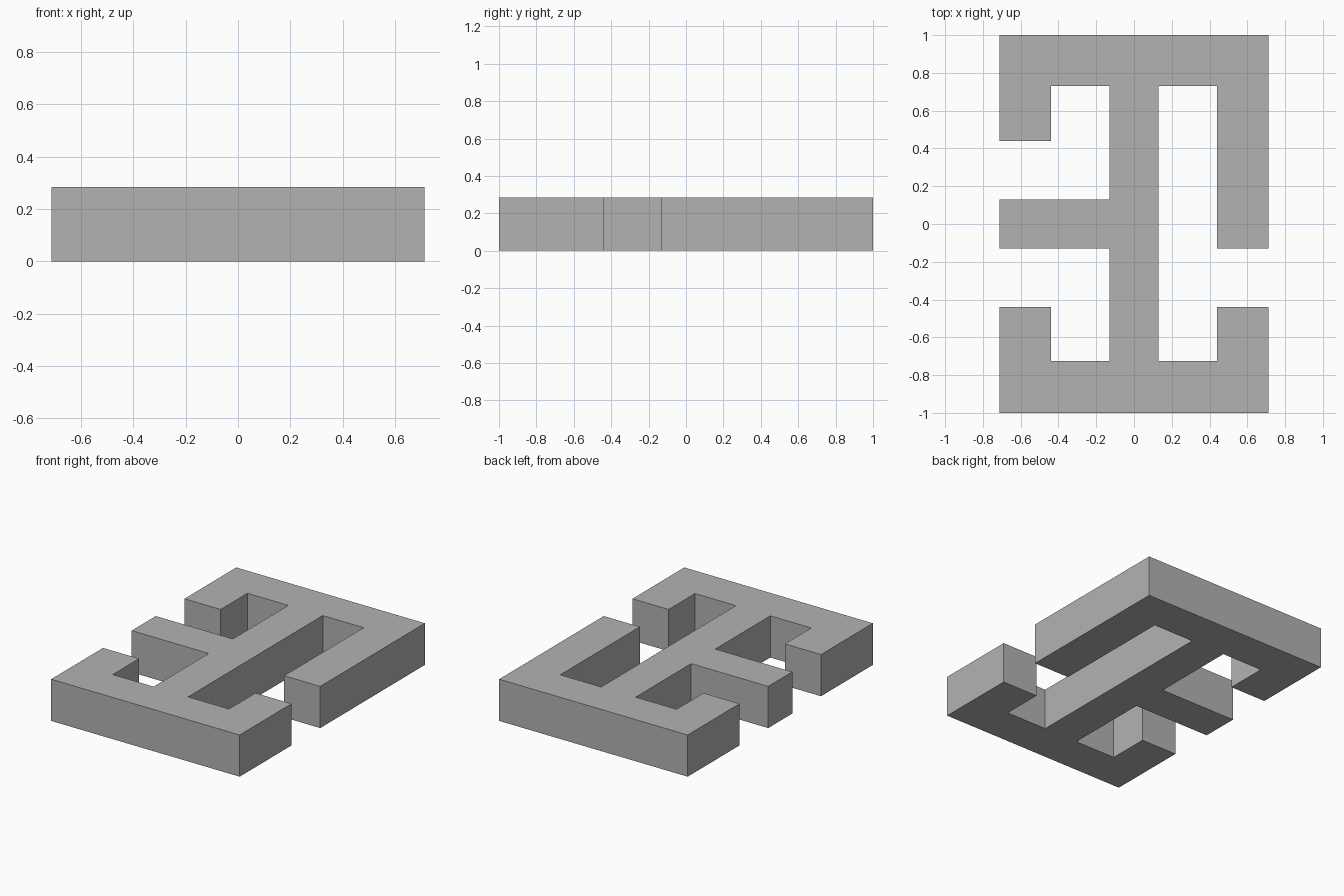
import bpy
import bmesh

cube = bpy.data.objects.get("Cube")
if cube:
    bpy.data.objects.remove(cube, do_unlink=True)

# Shared dimensions
W, L, H = 0.713, 1.0, 0.285      # half width, half length, thickness
S = 0.13                         # half width of spine and middle arm
X = 0.44                         # inner edge of the side arms
BACK, FRONT = 0.73, -0.725       # inner edges of the end bars
TIP = 0.44                       # ends of the short arms

# Grey material
grey = bpy.data.materials.new("grey")
grey.use_nodes = True
color = (0.45, 0.45, 0.45, 1)
grey.diffuse_color = color
grey.node_tree.nodes["Principled BSDF"].inputs["Base Color"].default_value = color

# Plan outline: left side from front to back, then right side from back to front
left_side = [(W, -L), (W, -TIP), (X, -TIP), (X, FRONT), (S, FRONT),
             (S, BACK), (X, BACK), (X, -S), (W, -S), (W, L)]
right_side = [(-W, L), (-W, TIP), (-X, TIP), (-X, BACK), (-S, BACK),
              (-S, S), (-W, S), (-W, -S), (-S, -S),
              (-S, FRONT), (-X, FRONT), (-X, -TIP), (-W, -TIP), (-W, -L)]

# Extrude the outline into a solid block
bm = bmesh.new()
base = bm.faces.new([bm.verts.new((x, y, 0)) for x, y in left_side + right_side])
top = bmesh.ops.extrude_face_region(bm, geom=[base], use_keep_orig=True)["geom"]
bmesh.ops.translate(bm, vec=(0, 0, H),
                    verts=[v for v in top if isinstance(v, bmesh.types.BMVert)])
bmesh.ops.recalc_face_normals(bm, faces=bm.faces)

mesh = bpy.data.meshes.new("branched_block")
bm.to_mesh(mesh)
bm.free()
mesh.materials.append(grey)
block = bpy.data.objects.new("branched_block", mesh)
bpy.context.collection.objects.link(block)
